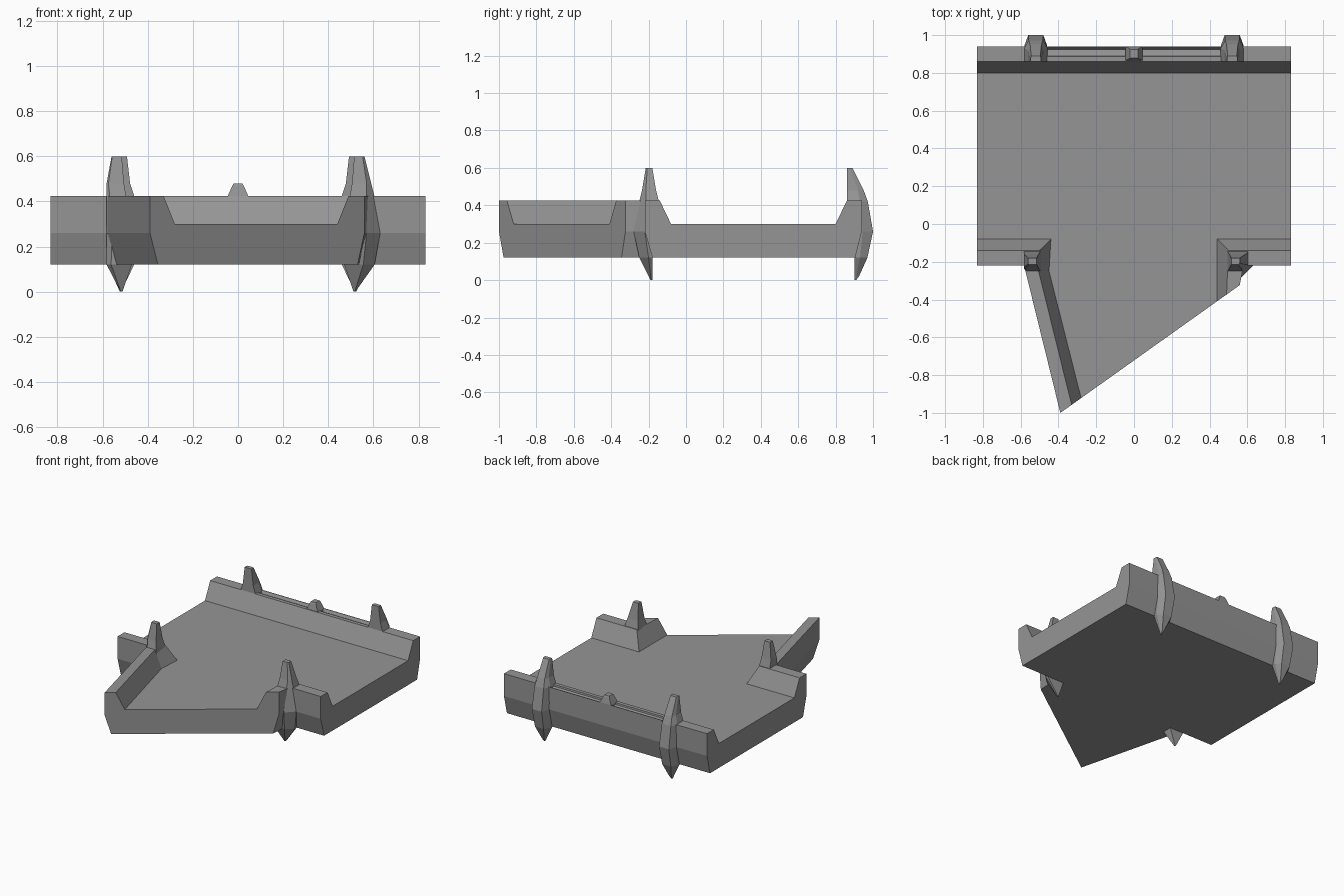
import bpy, bmesh

if "Cube" in bpy.data.objects:
    bpy.data.objects.remove(bpy.data.objects["Cube"])

grey = bpy.data.materials.new("dark_grey")
grey.diffuse_color = (0.3, 0.3, 0.3, 1)
grey.use_nodes = True
grey.node_tree.nodes["Principled BSDF"].inputs["Base Color"].default_value = grey.diffuse_color


def finish(name, bm):
    bmesh.ops.remove_doubles(bm, verts=bm.verts, dist=1e-4)
    bmesh.ops.dissolve_degenerate(bm, edges=bm.edges, dist=1e-5)
    bmesh.ops.recalc_face_normals(bm, faces=bm.faces)
    me = bpy.data.meshes.new(name)
    bm.to_mesh(me)
    bm.free()
    me.materials.append(grey)
    ob = bpy.data.objects.new(name, me)
    bpy.context.collection.objects.link(ob)
    return ob


def strip(bm, sections):
    """Skin open cross-sections that share a point count."""
    rows = [[bm.verts.new(p) for p in s] for s in sections]
    for a, b in zip(rows, rows[1:]):
        for i in range(len(a) - 1):
            bm.faces.new((a[i], a[i + 1], b[i + 1], b[i]))
    return rows


def loft(name, rings):
    """Closed solid through a stack of rings."""
    bm = bmesh.new()
    rows = strip(bm, [r + [r[0]] for r in rings])
    for r in (rows[0], rows[-1]):
        bm.faces.new(r[:-1])
    return finish(name, bm)


# Wall levels: outer bottom, outer middle, outer top, inner top, inner foot
LEVELS = (0.12, 0.26, 0.425, 0.425, 0.30)


def section(xs, ys):
    return [(x, y, z) for x, y, z in zip(xs, ys, LEVELS)]


def cut_section(xs):
    """Section on the slanted front cut."""
    return section(xs, [-1.0 + 0.712 * (x + 0.39) for x in xs])


def back_section(x, depth):
    """Rear wall section with a shallow groove along its top."""
    pts = [(0.905, 0.12), (0.94, 0.26), (0.94, 0.425), (0.935, 0.425),
           (0.925, 0.425 - depth), (0.89, 0.425 - depth * 0.6),
           (0.888, 0.425), (0.86, 0.425), (0.80, 0.30)]
    return [(x, y, z) for y, z in pts]


# Deck with its surrounding walls
bm = bmesh.new()
WING_Y = (-0.18, -0.22, -0.22, -0.14, -0.08)
CORNER_X = (0.54, 0.58, 0.58, 0.50, 0.44)
left = strip(bm, [
    section([-0.83] * 5, WING_Y),
    section([-x for x in CORNER_X], WING_Y),
    section((-0.54, -0.577, -0.577, -0.505, -0.45), (-0.24, -0.24, -0.24, -0.25, -0.25)),
    cut_section((-0.355, -0.39, -0.39, -0.33, -0.28))])
right = strip(bm, [
    section([0.83] * 5, WING_Y),
    section(CORNER_X, WING_Y),
    cut_section((0.53, 0.56, 0.56, 0.49, 0.44))])
back = strip(bm, [back_section(x, d) for x, d in
                  ((-0.83, 0), (-0.53, 0), (-0.51, 0.02),
                   (0.51, 0.02), (0.53, 0), (0.83, 0))])
for k in (0, -1):   # underside and deck floor
    bm.faces.new([r[k] for r in left] + [r[k] for r in reversed(right)]
                 + [r[k] for r in reversed(back)])
for a, b in ((left[0], back[0]), (right[0], back[-1]), (left[-1], right[-1])):
    bm.faces.new(a + b[::-1])   # open ends and front cut
finish("deck", bm)

# Rear ribs: z, inner y, middle y, outer y, half width, outer half width
REAR = [(0.0, 0.90, 0.903, 0.91, 0.004, 0.003),
        (0.02, 0.90, 0.91, 0.925, 0.012, 0.008),
        (0.12, 0.90, 0.93, 0.97, 0.06, 0.035),
        (0.26, 0.87, 0.945, 1.0, 0.06, 0.04),
        (0.42, 0.86, 0.93, 0.972, 0.062, 0.037),
        (0.48, 0.86, 0.92, 0.95, 0.042, 0.03),
        (0.60, 0.86, 0.875, 0.89, 0.028, 0.024)]
# Front ribs: z, inner x, outer x, front y, back y, corner chamfer
FRONT = [(0.0, 0.512, 0.52, -0.19, -0.18, 0.003),
         (0.12, 0.47, 0.605, -0.25, -0.18, 0.05),
         (0.26, 0.48, 0.63, -0.28, -0.16, 0.06),
         (0.42, 0.495, 0.605, -0.25, -0.145, 0.035),
         (0.48, 0.505, 0.59, -0.235, -0.16, 0.02),
         (0.60, 0.515, 0.56, -0.215, -0.18, 0.008)]
for side, s in (("left", -1), ("right", 1)):
    loft("rear_rib_" + side, [
        [(s * 0.52 + dx, y, z) for dx, y in
         ((-w, yi), (-w, ym), (-v, yo), (v, yo), (w, ym), (w, yi))]
        for z, yi, ym, yo, w, v in REAR])
    rings = []
    for z, x0, x1, y0, y1, c in FRONT:
        if s < 0:   # the left rib sits tighter in its corner
            x1, y0, c = min(x1, 0.582), max(y0, -0.25), c * 0.4
        rings.append([(s * x, y, z) for x, y in
                      ((x0, y1), (x1, y1), (x1, y0 + c), (x1 - c, y0), (x0, y0))])
    loft("front_rib_" + side, rings)

# Small stud on the middle of the rear wall
loft("rear_stud", [
    [(-w, y0, z), (-w, y1, z), (w, y1, z), (w, y0, z)]
    for z, w, y0, y1 in ((0.39, 0.045, 0.87, 0.938), (0.425, 0.045, 0.865, 0.94),
                         (0.47, 0.025, 0.875, 0.93), (0.48, 0.02, 0.88, 0.925))])
